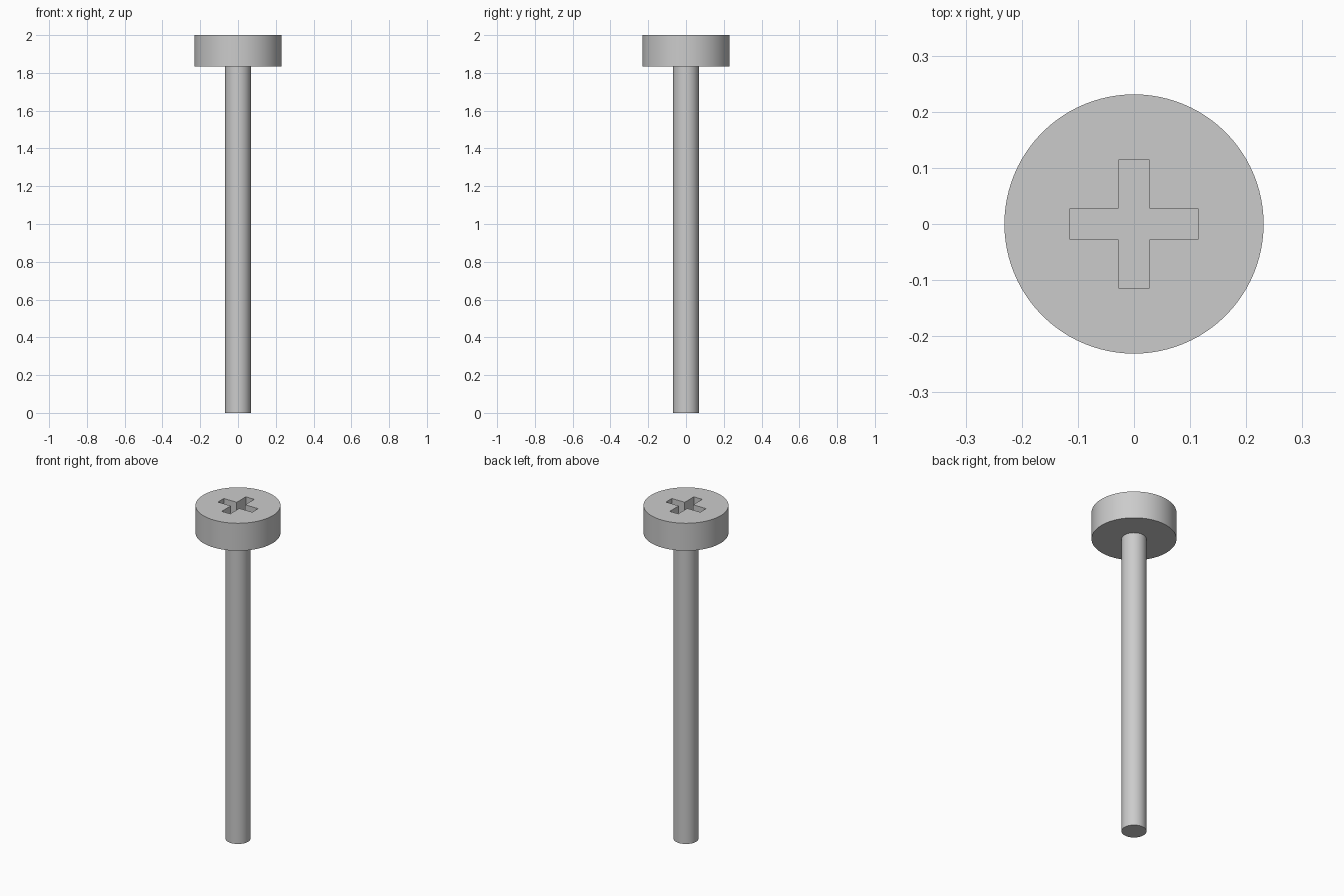
import bpy
import bmesh
import math

cube = bpy.data.objects.get("Cube")
if cube:
    bpy.data.objects.remove(cube, do_unlink=True)

HEAD_R, HEAD_BOTTOM, TOP = 0.231, 1.835, 2.0
SHAFT_R = 0.068
ARM, HALF, DEPTH = 0.114, 0.028, 0.08

steel = bpy.data.materials.new("grey steel")
steel.use_nodes = True
GREY = (0.6, 0.6, 0.6, 1)
steel.diffuse_color = GREY
steel.node_tree.nodes["Principled BSDF"].inputs["Base Color"].default_value = GREY


def cylinder(name, radius, bottom, top):
    bpy.ops.mesh.primitive_cylinder_add(
        vertices=96, radius=radius, depth=top - bottom,
        location=(0, 0, (bottom + top) / 2))
    obj = bpy.context.object
    obj.name = name
    obj.data.materials.append(steel)
    return obj


# Cross-shaped cutter: one quarter of the outline turned four times
bm = bmesh.new()
outline = []
for turn in range(4):
    c, s = round(math.cos(turn * math.pi / 2)), round(math.sin(turn * math.pi / 2))
    for x, y in ((ARM, -HALF), (ARM, HALF), (HALF, HALF)):
        outline.append(bm.verts.new((x * c - y * s, x * s + y * c, TOP - DEPTH)))
base = bm.faces.new(outline)
raised = bmesh.ops.extrude_face_region(bm, geom=[base])["geom"]
bmesh.ops.translate(bm, vec=(0, 0, DEPTH * 2),
                    verts=[v for v in raised if isinstance(v, bmesh.types.BMVert)])
bmesh.ops.recalc_face_normals(bm, faces=bm.faces)
mesh = bpy.data.meshes.new("recess_cutter")
bm.to_mesh(mesh)
bm.free()
mesh.materials.append(steel)
cutter = bpy.data.objects.new("recess_cutter", mesh)
bpy.context.collection.objects.link(cutter)

# Head with the cross recess cut into its top
head = cylinder("screw_head", HEAD_R, HEAD_BOTTOM, TOP)
cut = head.modifiers.new("cross_recess", 'BOOLEAN')
cut.operation = 'DIFFERENCE'
cut.solver = 'EXACT'
cut.object = cutter
bpy.ops.object.modifier_apply(modifier=cut.name)
bpy.data.objects.remove(cutter, do_unlink=True)
bpy.ops.object.shade_smooth_by_angle(angle=math.radians(30))

# Straight shaft
shaft = cylinder("screw_shaft", SHAFT_R, 0, HEAD_BOTTOM)
bpy.ops.object.shade_smooth_by_angle(angle=math.radians(30))
